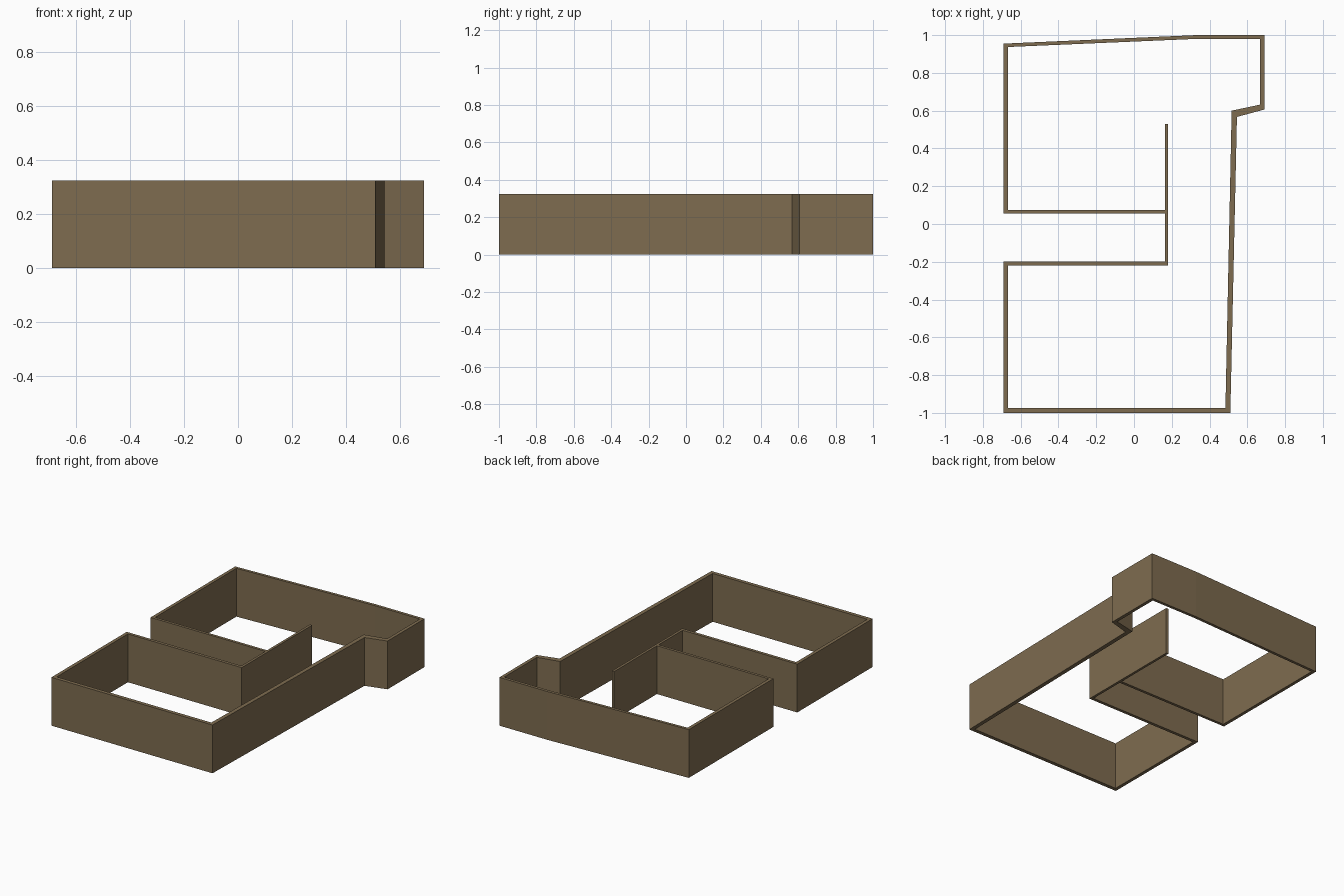
import bpy, bmesh

if "Cube" in bpy.data.objects:
    bpy.data.objects.remove(bpy.data.objects["Cube"])

HEIGHT = 0.325
brown = bpy.data.materials.new("wall_brown")
brown.diffuse_color = (0.21, 0.15, 0.08, 1)
brown.use_nodes = True
brown.node_tree.nodes["Principled BSDF"].inputs["Base Color"].default_value = brown.diffuse_color


def wall_object(name, build):
    """Build flat wall footprints at z = 0, then raise them to full height."""
    bm = bmesh.new()
    build(bm)
    top = bmesh.ops.extrude_face_region(bm, geom=bm.faces[:], use_keep_orig=True)
    verts = [g for g in top["geom"] if isinstance(g, bmesh.types.BMVert)]
    bmesh.ops.translate(bm, verts=verts, vec=(0, 0, HEIGHT))
    bmesh.ops.recalc_face_normals(bm, faces=bm.faces[:])
    mesh = bpy.data.meshes.new(name)
    bm.to_mesh(mesh)
    bm.free()
    mesh.materials.append(brown)
    obj = bpy.data.objects.new(name, mesh)
    bpy.context.collection.objects.link(obj)
    return obj


# Perimeter corners: matching outside and room-side points
outside = [(-0.69, 0.955), (0.33, 1), (0.69, 1), (0.69, 0.606), (0.545, 0.567),
           (0.51, -1), (-0.69, -1), (-0.69, -0.198), (0.164, -0.198),
           (0.164, 0.056), (-0.69, 0.056)]
inside = [(-0.668, 0.937), (0.33, 0.98), (0.668, 0.98), (0.668, 0.632), (0.517, 0.6),
          (0.484, -0.975), (-0.667, -0.975), (-0.667, -0.219), (0.181, -0.219),
          (0.181, 0.075), (-0.668, 0.075)]


def perimeter(bm):
    a = [bm.verts.new((x, y, 0)) for x, y in outside]
    b = [bm.verts.new((x, y, 0)) for x, y in inside]
    for i in range(len(a)):
        j = (i + 1) % len(a)
        bm.faces.new((a[i], b[i], b[j], a[j]))


# Free-standing partition continuing the alcove's end wall
def partition(bm):
    corners = [(0.164, 0.075), (0.181, 0.075), (0.181, 0.53), (0.164, 0.53)]
    bm.faces.new([bm.verts.new((x, y, 0)) for x, y in corners])


wall_object("perimeter_walls", perimeter)
wall_object("partition_wall", partition)
